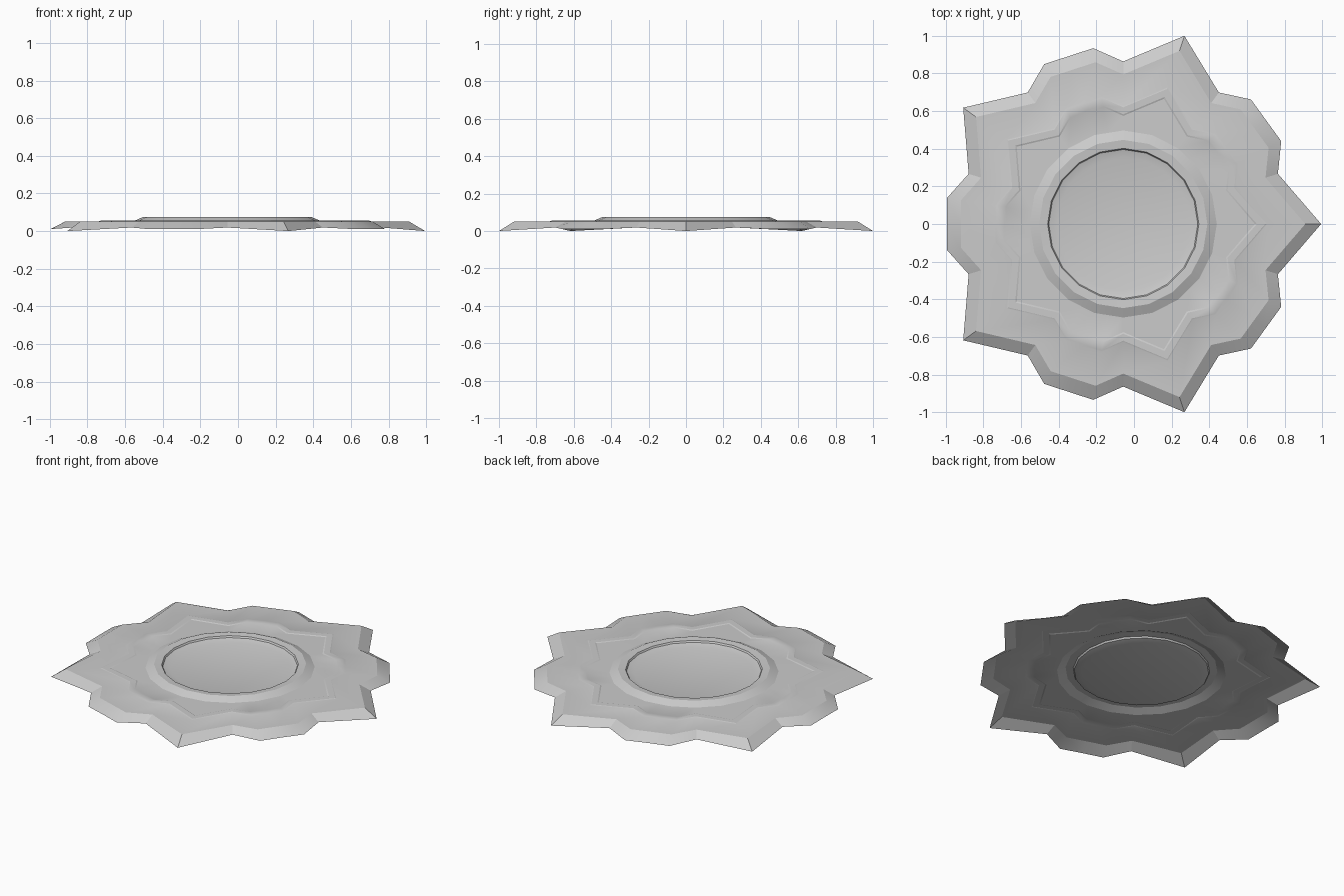
import bpy, bmesh
from math import cos, sin, radians

if "Cube" in bpy.data.objects:
    bpy.data.objects.remove(bpy.data.objects["Cube"])

CX = -0.057          # centre of the five-fold pattern
# one 72 degree sector of the star outline: (angle, radius)
SECTOR = [(0, 1.0515), (18, 0.864), (27.7, 0.948),
          (36, 0.938), (44.3, 0.948), (54, 0.864)]
OUTLINE = [(a + 72 * k, r) for k in range(5) for a, r in SECTOR]


def star(scale, z=None):
    """Star ring; without z it droops towards the tips."""
    pts = []
    for a, r in OUTLINE:
        h = z if z is not None else 0.1 * (1.0515 - r)
        pts.append((CX + r * scale * cos(radians(a)),
                    r * scale * sin(radians(a)), h))
    return pts


def circle(radius, z):
    """Twenty-sided ring sampled at the star's angles."""
    pts = []
    for a, _ in OUTLINE:
        r = radius * cos(radians(9)) / cos(radians(a % 18 - 9))
        pts.append((CX + r * cos(radians(a)), r * sin(radians(a)), z))
    return pts


rings = [
    # sloped rim, open underneath
    star(1.0), star(0.92, 0.05),
    # thin raised star band
    star(0.728, 0.052), star(0.718, 0.055),
    star(0.675, 0.055), star(0.665, 0.052),
    # raised round collar and sunken centre
    circle(0.497, 0.053), circle(0.447, 0.075), circle(0.402, 0.071),
    circle(0.396, 0.061), circle(0.355, 0.05),
]

bm = bmesh.new()
loops = [[bm.verts.new(p) for p in ring] for ring in rings]
n = len(OUTLINE)
for outer, inner in zip(loops, loops[1:]):
    for i in range(n):
        j = (i + 1) % n
        bm.faces.new((outer[i], outer[j], inner[j], inner[i]))
bm.faces.new(loops[-1])

mesh = bpy.data.meshes.new("star_plate")
bm.to_mesh(mesh)
bm.free()
plate = bpy.data.objects.new("star_plate", mesh)
bpy.context.collection.objects.link(plate)
bpy.context.view_layer.objects.active = plate
plate.select_set(True)
bpy.ops.object.shade_smooth_by_angle(angle=radians(20))
